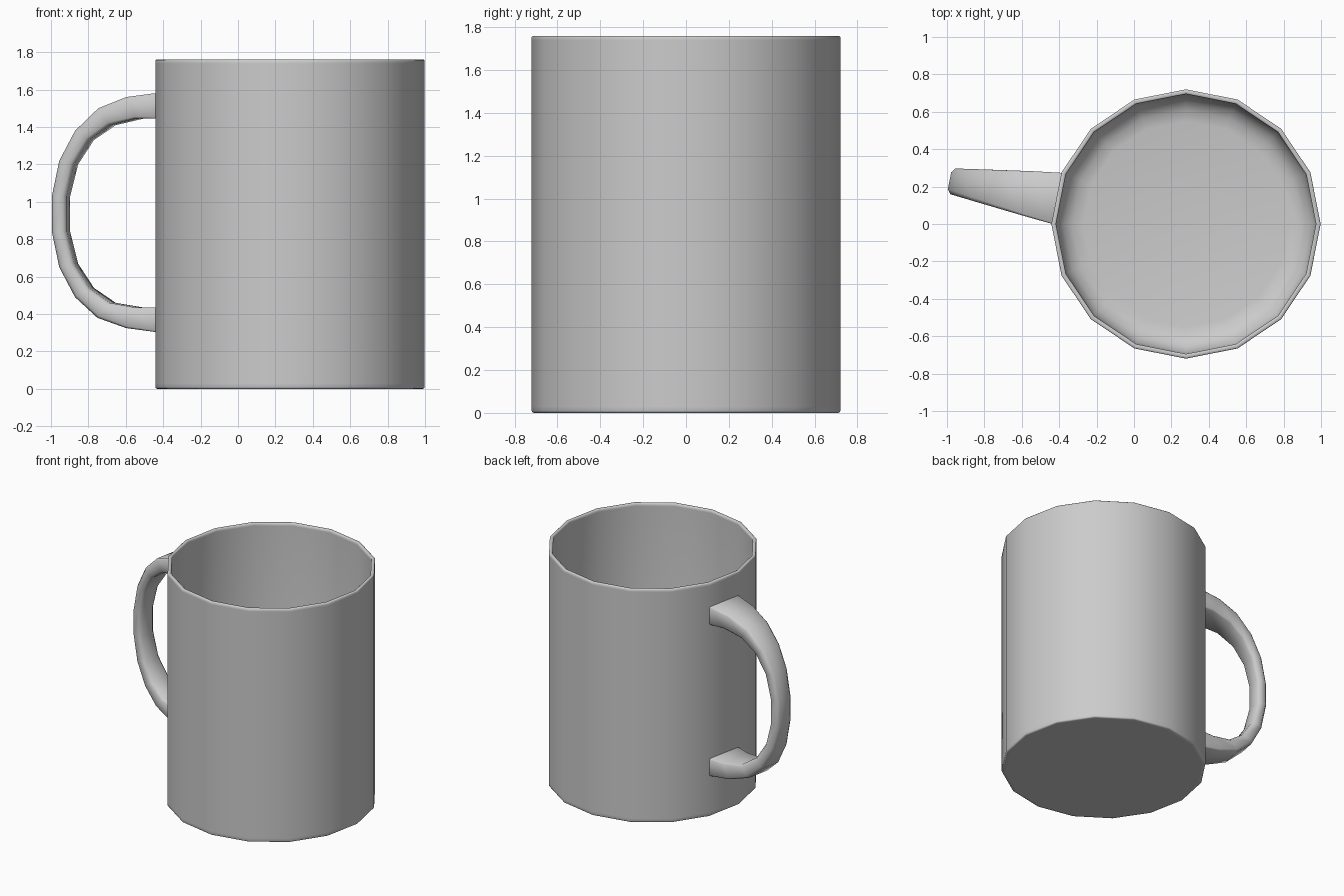
import bpy, bmesh, math

if "Cube" in bpy.data.objects:
    bpy.data.objects.remove(bpy.data.objects["Cube"])

SIDES = 16
CENTRE_X = 0.278


def make_object(name, verts, faces):
    mesh = bpy.data.meshes.new(name)
    mesh.from_pydata(verts, [], faces)
    bm = bmesh.new()
    bm.from_mesh(mesh)
    bmesh.ops.recalc_face_normals(bm, faces=bm.faces)
    bm.to_mesh(mesh)
    bm.free()
    obj = bpy.data.objects.new(name, mesh)
    bpy.context.collection.objects.link(obj)
    bpy.ops.object.select_all(action='DESELECT')
    obj.select_set(True)
    bpy.context.view_layer.objects.active = obj
    bpy.ops.object.shade_smooth_by_angle(angle=math.radians(60))


def skin_rings(rings):
    """Bridge equal closed rings with quads and cap both ends."""
    n = len(rings[0])
    verts = [p for ring in rings for p in ring]
    faces = [(i * n + j, i * n + (j + 1) % n,
              (i + 1) * n + (j + 1) % n, (i + 1) * n + j)
             for i in range(len(rings) - 1) for j in range(n)]
    faces.append(tuple(reversed(range(n))))
    faces.append(tuple(range(len(verts) - n, len(verts))))
    return verts, faces


# Cup: one profile from underside, up the outside, over the rim, down to the rounded floor
profile = [(0.69, 0.0), (0.71, 0.0), (0.717, 0.003), (0.72, 0.01), (0.72, 0.03),
           (0.72, 1.74), (0.72, 1.755), (0.715, 1.76), (0.70, 1.76),
           (0.695, 1.755), (0.695, 1.74), (0.695, 0.20),
           (0.685, 0.145), (0.655, 0.10), (0.61, 0.07), (0.55, 0.06)]
cup_rings = [[(CENTRE_X + r * math.cos(2 * math.pi * k / SIDES),
               r * math.sin(2 * math.pi * k / SIDES), z) for k in range(SIDES)]
             for r, z in profile]
make_object("cup", *skin_rings(cup_rings))

# Handle: chamfered, tapering band growing straight out of one side of the cup
outer = [(-0.43, 1.58), (-0.45, 1.58), (-0.60, 1.56), (-0.75, 1.50), (-0.875, 1.38),
         (-0.96, 1.22), (-1.0, 1.03), (-1.0, 0.84), (-0.96, 0.65), (-0.875, 0.49),
         (-0.755, 0.38), (-0.60, 0.325), (-0.45, 0.305), (-0.43, 0.305)]
inner = [(-0.43, 1.445), (-0.45, 1.445), (-0.55, 1.445), (-0.69, 1.41), (-0.80, 1.33),
         (-0.88, 1.20), (-0.92, 1.03), (-0.92, 0.84), (-0.88, 0.67), (-0.80, 0.54),
         (-0.69, 0.46), (-0.55, 0.435), (-0.45, 0.435), (-0.43, 0.435)]
angle = math.pi * (1 - 1 / SIDES)
out_dir = (math.cos(angle), math.sin(angle))
side_dir = (math.sin(angle), -math.cos(angle))
apothem = 0.72 * math.cos(math.pi / SIDES)
root = (CENTRE_X + apothem * out_dir[0], apothem * out_dir[1])


def handle_ring(a, b):
    t = min(1, max(0, (-0.44 - (a[0] + b[0]) / 2) / 0.52))
    half = 0.139 - 0.069 * t
    cw = 0.006 + 0.018 * t

    def point(f, w):
        # f runs from the outer curve (0) to the inner curve (1)
        x, z = (a[i] + (b[i] - a[i]) * f for i in (0, 1))
        s = (root[0] - side_dir[0] * half - x) / -out_dir[0]
        return (root[0] + out_dir[0] * s + side_dir[0] * w,
                root[1] + out_dir[1] * s + side_dir[1] * w - 0.02 * t, z)

    c = 0.05 + 0.17 * t
    return [point(0, half - cw), point(c, half), point(1 - c, half),
            point(1, half - cw), point(1, cw - half), point(1 - c, -half),
            point(c, -half), point(0, cw - half)]


make_object("handle", *skin_rings([handle_ring(a, b) for a, b in zip(outer, inner)]))
